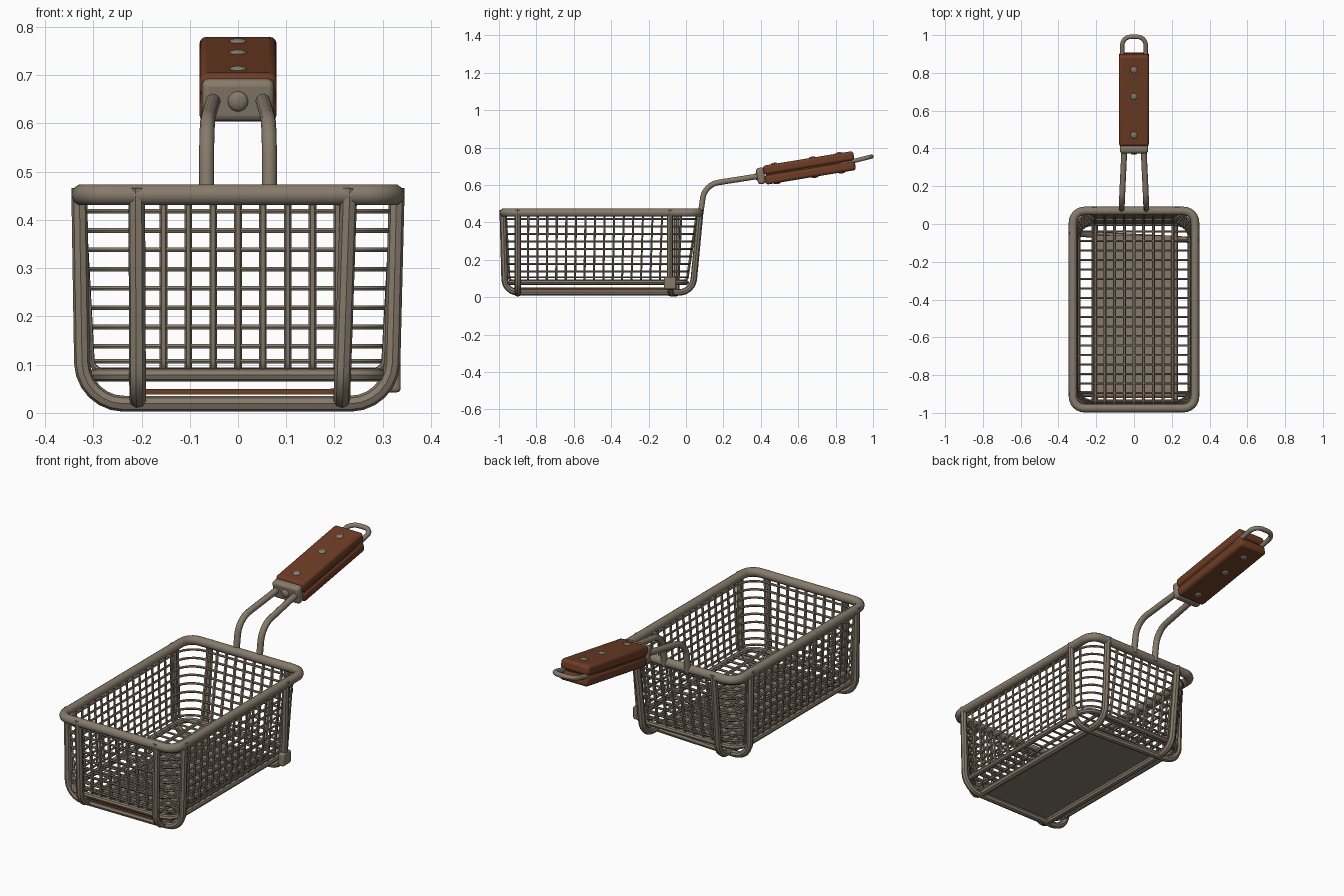
import bpy, math
from mathutils import Vector, Matrix
from mathutils.geometry import interpolate_bezier

if "Cube" in bpy.data.objects:
    bpy.data.objects.remove(bpy.data.objects["Cube"])


def material(name, rgb):
    m = bpy.data.materials.new(name)
    m.use_nodes = True
    m.diffuse_color = (*rgb, 1)
    bsdf = m.node_tree.nodes["Principled BSDF"]
    bsdf.inputs["Base Color"].default_value = (*rgb, 1)
    bsdf.inputs["Roughness"].default_value = 0.6
    return m


METAL = material("warm grey metal", (0.24, 0.197, 0.148))
WOOD = material("brown wood", (0.155, 0.046, 0.019))


def smooth(ob, mat):
    ob.data.materials.clear()
    ob.data.materials.append(mat)
    bpy.ops.object.select_all(action="DESELECT")
    ob.select_set(True)
    bpy.context.view_layer.objects.active = ob
    bpy.ops.object.shade_smooth_by_angle(angle=math.radians(40))


def fillet(points, r, closed=False):
    """Round the corners of a polyline."""
    pts = [Vector(p) for p in points]
    out = []
    for i, p in enumerate(pts):
        if not closed and i in (0, len(pts) - 1):
            out.append(p)
            continue
        a, b = pts[i - 1] - p, pts[(i + 1) % len(pts)] - p
        t = min(r, a.length * 0.49, b.length * 0.49)
        a, b = a.normalized() * t, b.normalized() * t
        out += interpolate_bezier(p + a, p + a * 0.45, p + b * 0.45, p + b, 7)
    return out


def wires(name, paths, radius, closed=False, res=2, mat=METAL):
    """Sweep a round section along every path and keep the result as one mesh."""
    cu = bpy.data.curves.new(name, "CURVE")
    cu.dimensions = "3D"
    cu.bevel_depth, cu.bevel_resolution, cu.use_fill_caps = radius, res, True
    for path in paths:
        sp = cu.splines.new("POLY")
        sp.points.add(len(path) - 1)
        for pt, co in zip(sp.points, path):
            pt.co = (*co, 1)
        sp.use_cyclic_u = closed
    tmp = bpy.data.objects.new(name + " path", cu)
    bpy.context.collection.objects.link(tmp)
    dg = bpy.context.evaluated_depsgraph_get()
    me = bpy.data.meshes.new_from_object(tmp.evaluated_get(dg))
    bpy.data.objects.remove(tmp)
    ob = bpy.data.objects.new(name, me)
    bpy.context.collection.objects.link(ob)
    smooth(ob, mat)
    return ob


def box(name, loc, size, bevel, mat, tilt=0):
    bpy.ops.mesh.primitive_cube_add(size=1)
    ob = bpy.context.object
    ob.name = name
    ob.data.transform(Matrix.Diagonal((*size, 1)))
    ob.location, ob.rotation_euler = loc, (tilt, 0, 0)
    if bevel:
        mod = ob.modifiers.new("round edges", "BEVEL")
        mod.width, mod.segments = bevel, 3
    smooth(ob, mat)
    return ob


def dome(name, loc, scale, tilt=0):
    bpy.ops.mesh.primitive_uv_sphere_add(segments=20, ring_count=12, radius=1)
    ob = bpy.context.object
    ob.name = name
    ob.location, ob.scale, ob.rotation_euler = loc, scale, (tilt, 0, 0)
    smooth(ob, METAL)


def rectangle(x, y0, y1, z, r):
    return fillet([(-x, y0, z), (x, y0, z), (x, y1, z), (-x, y1, z)], r, True)


def lerp(a, b, t):
    return a + (b - a) * t


# Basket walls taper between the floor and the rim
FLOOR, RIM = 0.088, 0.452


def wall(z):
    t = (z - FLOOR) / (RIM - FLOOR)
    return lerp(0.302, 0.322, t), lerp(-0.945, -0.965, t), lerp(0.005, 0.06, t)


# Rim and floor frame
wires("rim", [rectangle(0.323, -0.975, 0.069, RIM, 0.06)], 0.0225, True, 3)
wires("floor_frame", [rectangle(0.297, -0.943, 0.002, 0.079, 0.07)], 0.0135, True)

# Horizontal wall wires
levels = [0.107, 0.138] + [0.178 + 0.04 * i for i in range(7)]
wires("wall_rings", [rectangle(*wall(z), z, 0.1) for z in levels], 0.0055, True, 1)

# U-shaped wires that run down one wall, across the floor and up the other
xf, yf0, yf1 = wall(FLOOR)
xr, yr0, yr1 = wall(RIM)
cross, lengthwise = [], []
for i in range(18):
    t = i / 17
    yb, yt = lerp(-0.895, -0.04, t), lerp(-0.895, -0.025, t)
    cross.append(fillet([(-xr, yt, RIM), (-xf, yb, FLOOR),
                         (xf, yb, FLOOR), (xr, yt, RIM)], 0.02))
for i in range(-4, 5):
    x = i * 0.0515
    lengthwise.append(fillet([(x, yr0, RIM), (x, yf0, FLOOR),
                              (x, yf1, FLOOR), (x, yr1, RIM)], 0.02))
wires("cross_wires", cross, 0.006, res=1)
wires("lengthwise_wires", lengthwise, 0.008, res=1)

# Heavy outer support rods
TOP, LOW = 0.466, 0.019
wires("cross_supports", [
    fillet([(-0.329, yl, TOP), (-0.322, yl, LOW), (0.318, yr, LOW), (0.329, yr, TOP)], 0.085)
    for yl, yr in ((-0.9, -0.9), (-0.05, -0.085))], 0.0165)
wires("lengthwise_supports", [
    fillet([(xt, -0.98, TOP), (xb, -0.968, 0.026), (xb, 0.035, 0.026), (xt, 0.077, TOP)], 0.07)
    for xt, xb in ((-0.21, -0.208), (0.23, 0.215))], 0.0175)
box("support_clamp", (0.322, -0.085, 0.075), (0.03, 0.065, 0.065), 0.008, METAL)

# Drip plate under the floor with brown edge strips
box("drip_plate", (-0.0, -0.49, 0.042), (0.41, 0.86, 0.008), 0, METAL)
for side in (-1, 1):
    box("plate_side_strip", (side * 0.2, -0.49, 0.048), (0.016, 0.86, 0.006), 0, WOOD)
box("plate_front_strip", (0, -0.915, 0.044), (0.4, 0.012, 0.01), 0, WOOD)

# Handle frame: everything is placed along one tilted axis
TILT = math.radians(9.3)
along = Vector((0, math.cos(TILT), math.sin(TILT)))
up = Vector((0, -math.sin(TILT), math.cos(TILT)))
base = Vector((0, 0.4, 0.649))


def on_handle(x, d, h=0):
    return base + along * d + up * h + Vector((x, 0, 0))


wires("handle_rods", [
    fillet([(s * 0.065, 0.077, 0.44), (s * 0.065, 0.1, 0.602),
            on_handle(s * 0.05, 0.02)], 0.07) for s in (-1, 1)], 0.0155, res=3)
wires("hanging_loop", [
    fillet([on_handle(-0.062, 0.4, -0.01), on_handle(-0.062, 0.6, 0.006),
            on_handle(0.062, 0.6, 0.006), on_handle(0.062, 0.4, -0.01)], 0.045)],
    0.012, res=3)

# Ferrule, two wooden grips and the tang between them
box("ferrule", on_handle(0, 0.0), (0.15, 0.042, 0.088), 0.014, METAL, TILT)
for s, part in ((1, "upper_grip"), (-1, "lower_grip")):
    box(part, on_handle(0, 0.263, s * 0.0265), (0.16, 0.49, 0.05), 0.015, WOOD, TILT)
box("tang", on_handle(0, 0.263), (0.145, 0.47, 0.012), 0, WOOD, TILT)

# Rivets
dome("ferrule_rivet", on_handle(0, -0.021), (0.021, 0.012, 0.021), TILT)
for d in (0.08, 0.287, 0.43):
    for s in (-1, 1):
        dome("grip_rivet", on_handle(0, d, s * 0.051), (0.018, 0.018, 0.007), TILT)
